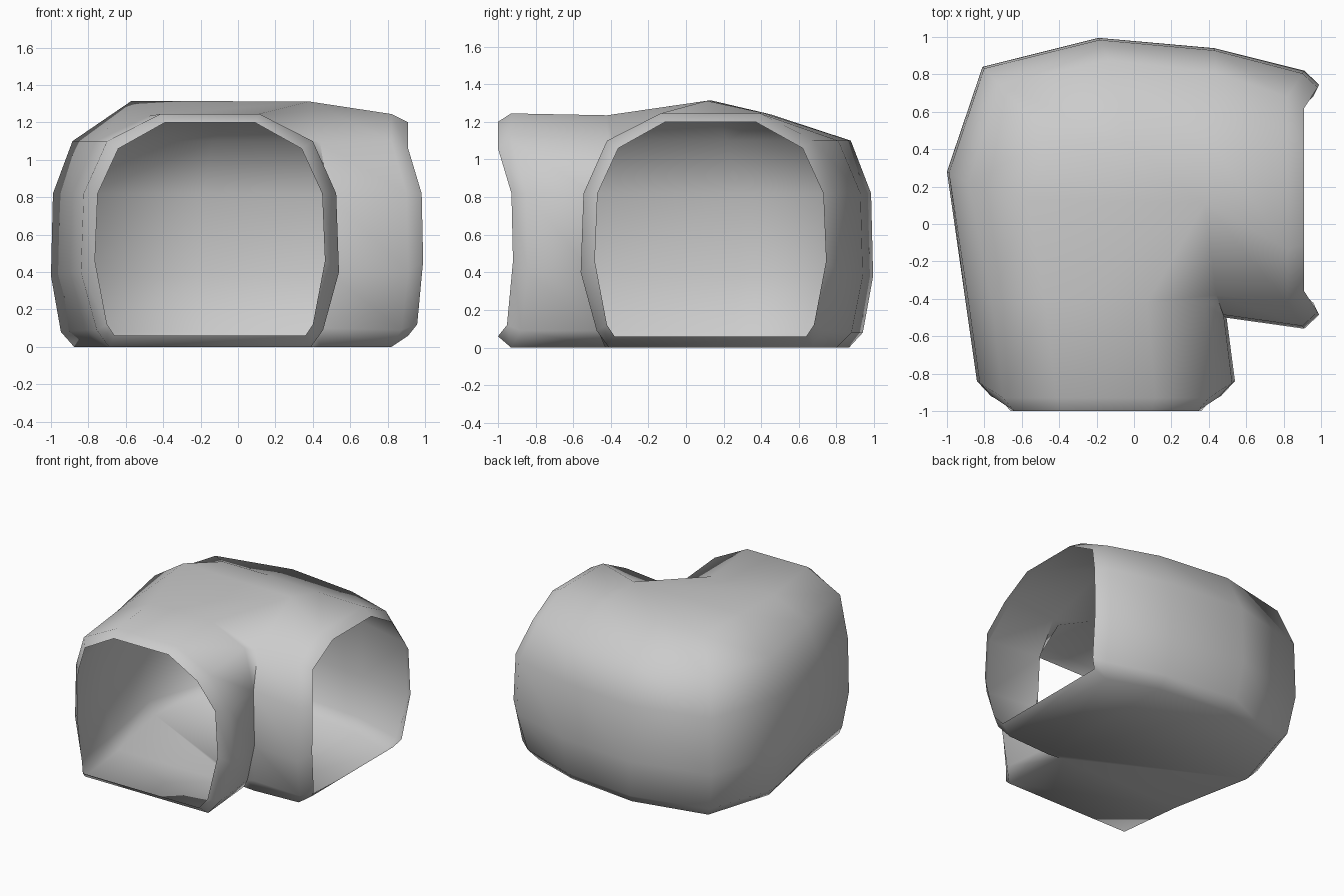
import bpy, bmesh
from mathutils import Vector

if "Cube" in bpy.data.objects:
    bpy.data.objects.remove(bpy.data.objects["Cube"])

# Half cross-sections of the tunnel mouth, floor to roof: (half width, height)
LIP = [(.51, .06), (.55, .12), (.615, .46), (.60, .82), (.49, 1.06), (.24, 1.2)]
BODY = [(.54, 0), (.605, .09), (.69, .4), (.675, .82), (.55, 1.1), (.265, 1.245)]
WALL = [0, .6, 1, .9, 0, 0]          # how strongly each point follows the side walls


def mouth(half, place):
    """Closed ring of 12 points running outer wall -> roof -> inner wall."""
    outer = [place(-.15 - h, w, z) for (h, z), w in zip(half, WALL)]
    inner = [place(-.15 + h, w, z) for (h, z), w in zip(half, WALL)]
    return outer + inner[::-1]


# Inner corner of the bend, shared by all the middle rings (roof to floor)
HINGE = [(.38, .11, 1.312), (.44, -.38, 1.09), (.475, -.485, .82),
         (.485, -.5, .4), (.47, -.47, .1), (.44, -.43, 0)]


def bend(x, y, roof):
    """Ring from an outer wall position to the shared inner corner."""
    start = Vector((x, y))
    d = (Vector((.48, -.5)) - start).normalized()
    ring = []
    for inset, z in [(.14, 0), (.06, .08), (0, .38), (.012, .82), (.13, 1.1)]:
        p = start + d * inset
        ring.append((p.x, p.y, z))
    return ring + [roof] + HINGE


rings = [
    # front mouth
    mouth(LIP, lambda a, w, z: (a, -1 + .08 * w, z)),
    mouth(BODY, lambda a, w, z: (a, -.93 + .09 * w, z)),
    # short straight before the bend
    mouth(BODY, lambda a, w, z: (a - (.06 if a < -.15 else .045), -.42 - .08 * w * (a > 0),
                                 z - (.01 if z > 1.2 else 0))),
    # bend
    bend(-1, .28, (-.57, .13, 1.315)),
    bend(-.81, .84, (-.45, .45, 1.24)),
    bend(-.19, .995, (-.05, .45, 1.24)),
    bend(.43, .94, (.43, .40, 1.25)),
    # right mouth
    mouth(BODY, lambda a, w, z: (.82 + .09 * w, -a - .02, z)),
    mouth(LIP, lambda a, w, z: (.91 + .08 * w, -a - .02, z)),
]

# Skin the rings into one open tube
bm = bmesh.new()
loops = [[bm.verts.new(p) for p in ring] for ring in rings]
for r0, r1 in zip(loops, loops[1:]):
    for i in range(12):
        j = (i + 1) % 12
        bm.faces.new((r0[i], r0[j], r1[j], r1[i]))
bmesh.ops.remove_doubles(bm, verts=bm.verts[:], dist=.001)
bmesh.ops.recalc_face_normals(bm, faces=bm.faces[:])

mesh = bpy.data.meshes.new("tunnel_corner")
bm.to_mesh(mesh)
bm.free()
tunnel = bpy.data.objects.new("tunnel_corner", mesh)
bpy.context.collection.objects.link(tunnel)
bpy.context.view_layer.objects.active = tunnel
tunnel.select_set(True)
bpy.ops.object.shade_smooth_by_angle(angle=1.1)
